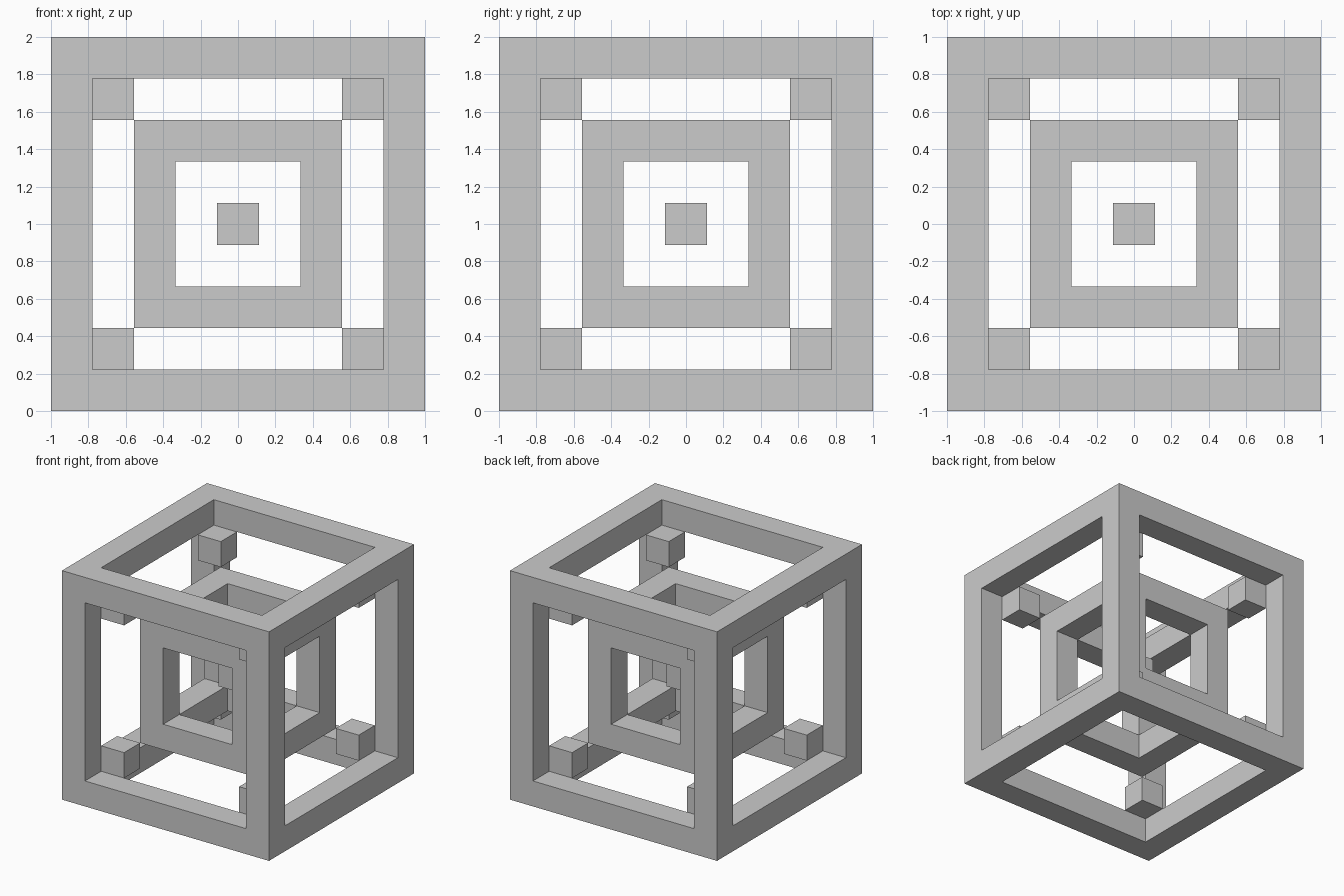
import bpy, bmesh
from itertools import product
from mathutils import Vector

if "Cube" in bpy.data.objects:
    bpy.data.objects.remove(bpy.data.objects["Cube"])

U = 2 / 9                      # bar thickness: the model is a 9 x 9 x 9 grid
CENTRE = Vector((0, 0, 1))


def finish(name, bm, location=CENTRE):
    bmesh.ops.remove_doubles(bm, verts=bm.verts, dist=1e-5)
    bmesh.ops.recalc_face_normals(bm, faces=bm.faces)
    mesh = bpy.data.meshes.new(name)
    bm.to_mesh(mesh)
    bm.free()
    obj = bpy.data.objects.new(name, mesh)
    obj.location = location
    bpy.context.collection.objects.link(obj)


def cube(name, location):
    bm = bmesh.new()
    bmesh.ops.create_cube(bm, size=U)
    finish(name, bm, location)


def cube_frame(name, half):
    """Closed frame along the 12 edges of a cube, skinned from 3x3x3 cells."""
    cuts = [-half, U - half, half - U, half]
    solid = {c for c in product(range(3), repeat=3) if c.count(1) < 2}
    bm = bmesh.new()
    for cell in solid:
        for axis, side in product(range(3), (0, 1)):
            neighbour = list(cell)
            neighbour[axis] += 2 * side - 1
            if tuple(neighbour) in solid:
                continue
            corners = []
            for du, dv in ((0, 0), (1, 0), (1, 1), (0, 1)):
                idx = list(cell)
                idx[axis] += side
                idx[(axis + 1) % 3] += du
                idx[(axis + 2) % 3] += dv
                corners.append(bm.verts.new([cuts[i] for i in idx]))
            bm.faces.new(corners)
    finish(name, bm)


# Nested frames
cube_frame("outer_frame", 4.5 * U)
cube_frame("inner_frame", 2.5 * U)

# Corner blocks linking the two frames
for n, signs in enumerate(product((-1, 1), repeat=3)):
    cube(f"corner_block_{n + 1}", CENTRE + Vector(signs) * 3 * U)

# Floating core
cube("centre_block", CENTRE)
